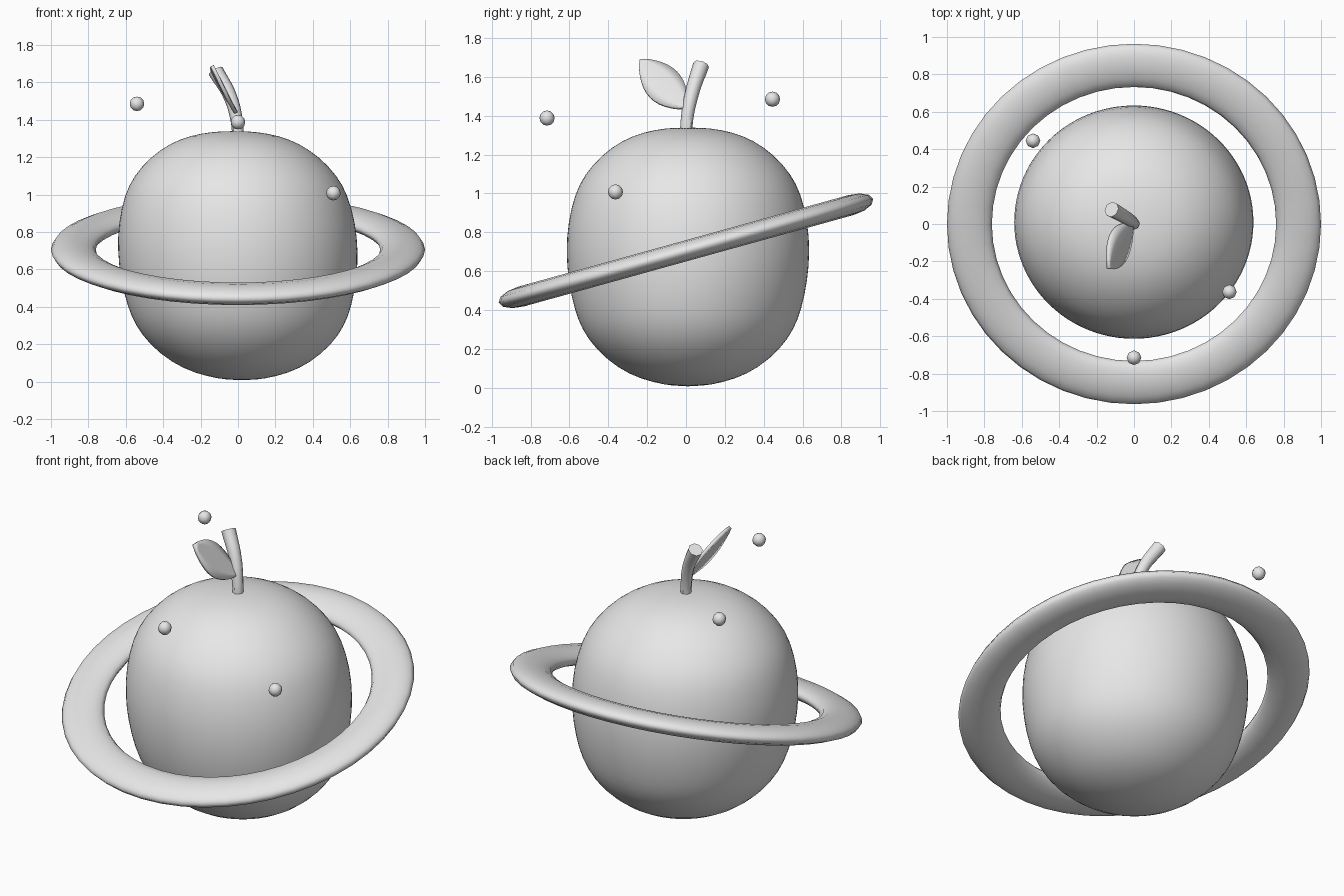
import bpy, bmesh, math
from mathutils import Vector, Matrix

cube = bpy.data.objects.get("Cube")
if cube:
    bpy.data.objects.remove(cube, do_unlink=True)

grey = bpy.data.materials.new("plain_grey")
grey.use_nodes = True
grey.diffuse_color = (0.8, 0.8, 0.8, 1)
grey.node_tree.nodes["Principled BSDF"].inputs["Base Color"].default_value = (0.8, 0.8, 0.8, 1)


def finish(obj, angle=60):
    """Give the part its colour and smooth shading with sharp rims."""
    obj.data.materials.clear()
    obj.data.materials.append(grey)
    bpy.ops.object.select_all(action='DESELECT')
    obj.select_set(True)
    bpy.context.view_layer.objects.active = obj
    bpy.ops.object.shade_smooth_by_angle(angle=math.radians(angle))
    return obj


def mesh_object(name, bm):
    bmesh.ops.recalc_face_normals(bm, faces=bm.faces)
    mesh = bpy.data.meshes.new(name)
    bm.to_mesh(mesh)
    bm.free()
    obj = bpy.data.objects.new(name, mesh)
    bpy.context.collection.objects.link(obj)
    return obj


# Fruit-shaped planet: a lathed profile of (radius, height)
profile = [(0, 0.007), (0.12, 0.014), (0.25, 0.045), (0.37, 0.10), (0.49, 0.20),
           (0.56, 0.30), (0.60, 0.40), (0.633, 0.55), (0.645, 0.70), (0.635, 0.85),
           (0.598, 1.0), (0.545, 1.1), (0.455, 1.2), (0.345, 1.275), (0.235, 1.316),
           (0.12, 1.336), (0, 1.34)]
bm = bmesh.new()
verts = [bm.verts.new((r, 0, z)) for r, z in profile]
edges = [bm.edges.new(pair) for pair in zip(verts, verts[1:])]
bmesh.ops.spin(bm, geom=verts + edges, cent=(0, 0, 0), axis=(0, 0, 1),
               angle=math.tau, steps=48, use_duplicate=False)
bmesh.ops.remove_doubles(bm, verts=bm.verts, dist=0.0005)
for v in bm.verts:  # slight lean, narrower towards the front
    v.co.x += 0.03 * (0.67 - v.co.z)
    v.co.y = v.co.y * 0.975 + 0.01
body = mesh_object("planet_body", bm)
body.modifiers.new("smooth", 'SUBSURF').levels = 1
finish(body, 180)

# Flattened ring, tilted up at the back
bpy.ops.mesh.primitive_torus_add(major_radius=0.88, minor_radius=0.12,
                                 major_segments=48, minor_segments=12,
                                 location=(0, 0, 0.705),
                                 rotation=(math.radians(15.5), 0, 0))
ring = bpy.context.object
ring.name = "ring"
ring.scale.z = 0.44
finish(ring)

# Stem: bent and widening towards a flat tip
curve = bpy.data.curves.new("stem", 'CURVE')
curve.dimensions = '3D'
curve.bevel_depth = 1
curve.bevel_resolution = 2
curve.use_fill_caps = True
curve.resolution_u = 6
path = [(0, 0, 1.28, 0.031), (-0.005, 0.005, 1.38, 0.032),
        (-0.04, 0.032, 1.52, 0.036), (-0.12, 0.078, 1.662, 0.042)]
spline = curve.splines.new('BEZIER')
spline.bezier_points.add(len(path) - 1)
for p, (x, y, z, r) in zip(spline.bezier_points, path):
    p.co = (x, y, z)
    p.radius = r
    p.handle_left_type = p.handle_right_type = 'AUTO'
stem = bpy.data.objects.new("stem", curve)
bpy.context.collection.objects.link(stem)
bpy.ops.object.select_all(action='DESELECT')
stem.select_set(True)
bpy.context.view_layer.objects.active = stem
bpy.ops.object.convert(target='MESH')
finish(bpy.context.object, 45)

# Leaf: a thin pointed blade growing from the stem
base = Vector((-0.012, 0.005, 1.44))
along = Vector((-0.125, -0.242, 0.245))
side = Vector((-0.035, 0.065, 0.06)).normalized()
normal = along.cross(side).normalized()
bm = bmesh.new()
rows, cols = 12, 4
grid = []
for i in range(rows + 1):
    t = i / rows
    half = 0.098 * math.sin(math.pi * t) ** 0.8 + 0.003
    row = []
    for j in range(cols + 1):
        s = 2 * j / cols - 1
        cup = 0.008 * s * s * math.sin(math.pi * t)
        row.append(bm.verts.new(base + along * t + side * half * s + normal * cup))
    grid.append(row)
for a, b in zip(grid, grid[1:]):
    for j in range(cols):
        bm.faces.new((a[j], a[j + 1], b[j + 1], b[j]))
leaf = mesh_object("leaf", bm)
solid = leaf.modifiers.new("thickness", 'SOLIDIFY')
solid.thickness = 0.02
solid.offset = 0
finish(leaf, 45)

# Small moons floating around the planet
moons = {"moon_back_right": (-0.54, 0.445, 1.485),
         "moon_front": (0, -0.715, 1.388),
         "moon_front_left": (0.51, -0.363, 1.008)}
for name, place in moons.items():
    bpy.ops.mesh.primitive_uv_sphere_add(segments=8, ring_count=6, radius=0.039, location=place)
    moon = bpy.context.object
    moon.name = name
    finish(moon, 180)
